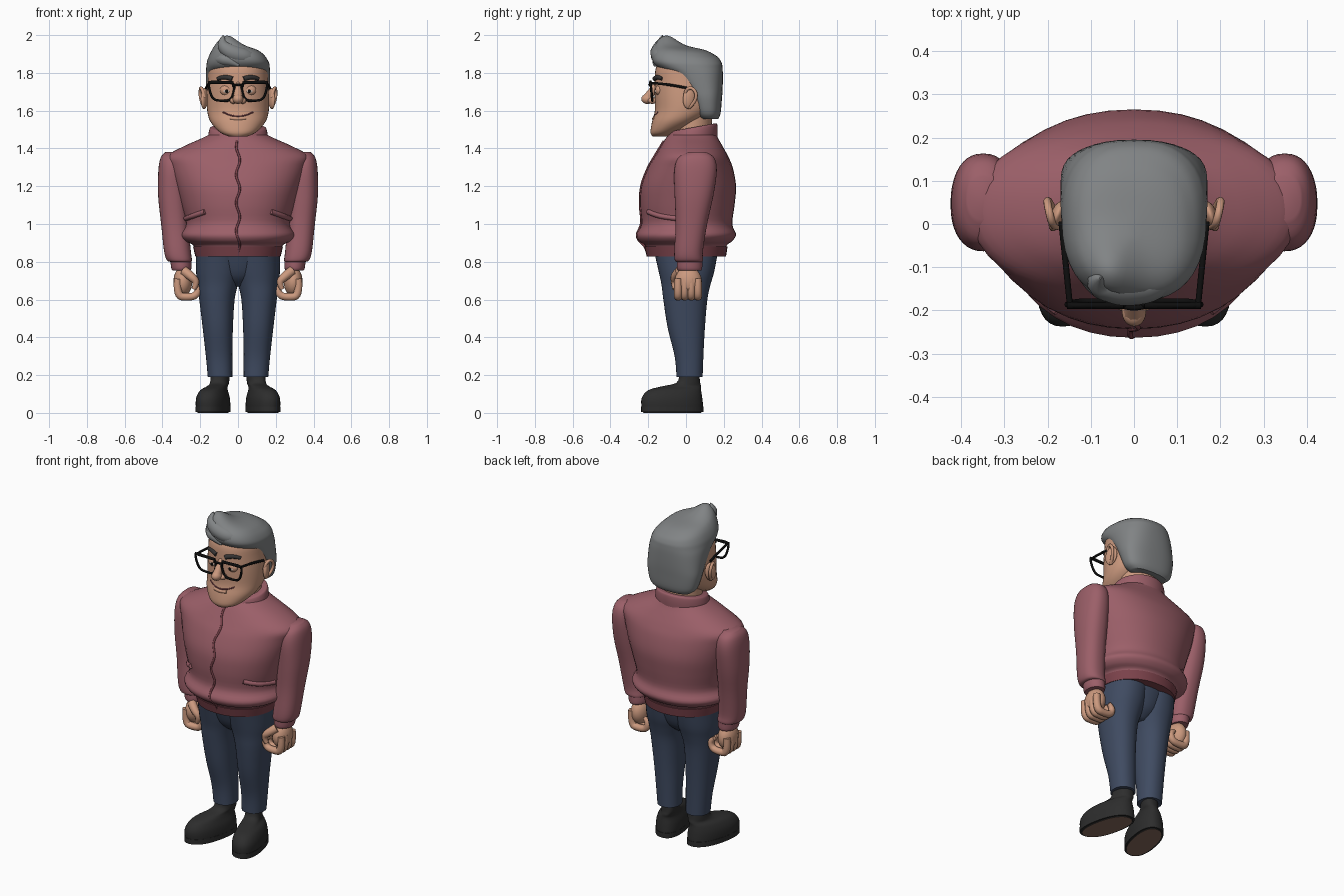
import bpy
import bmesh
from math import cos, sin, pi, exp, copysign
from mathutils import Vector
from mathutils.bvhtree import BVHTree

cube = bpy.data.objects.get("Cube")
if cube:
    bpy.data.objects.remove(cube, do_unlink=True)


def material(name, r, g, b):
    m = bpy.data.materials.new(name)
    m.use_nodes = True
    m.diffuse_color = (r, g, b, 1)
    node = m.node_tree.nodes["Principled BSDF"]
    node.inputs["Base Color"].default_value = (r, g, b, 1)
    node.inputs["Roughness"].default_value = .7
    return m


red = material("jacket red", .33, .115, .14)
dark_red = material("seam red", .2, .055, .07)
skin = material("skin", .6, .32, .21)
grey = material("hair grey", .22, .23, .235)
denim = material("denim blue", .05, .07, .12)
leather = material("shoe black", .026, .026, .026)
tan = material("sole brown", .25, .15, .11)
black = material("frame black", .004, .004, .004)
brow_grey = material("brow grey", .035, .033, .033)
white = material("eye white", .7, .62, .56)


def finish(ob, mat, mirrored=False):
    """Assign the colour, smooth the shading and optionally mirror."""
    ob.data.materials.append(mat)
    bpy.ops.object.select_all(action='DESELECT')
    ob.select_set(True)
    bpy.context.view_layer.objects.active = ob
    bpy.ops.object.shade_smooth_by_angle(angle=.8)
    if mirrored:
        ob.modifiers.new("Mirror", 'MIRROR').use_mirror_merge = False
    return ob


def sym(rings):
    return [(z, -w, w, a, b) for z, w, a, b in rings]


def loft(name, rings, mat, mirrored=False, power=2, bend=None, n=40, steps=4):
    """Stack of rounded rings (z, x min, x max, y min, y max), splined in z."""
    pts = [Vector(r) for r in rings]
    pts = [pts[0]] + pts + [pts[-1]]
    smooth = []
    for a, b, c, d in zip(pts, pts[1:], pts[2:], pts[3:]):
        for k in range(steps):
            t = k / steps
            smooth.append(b + (c - a) * t / 2 + (a - b * 2.5 + c * 2 - d / 2) * t * t
                          + (b * 3 - a - c * 3 + d) * t ** 3 / 2)
    smooth.append(pts[-1])
    bm = bmesh.new()
    grid = []
    for z, x0, x1, y0, y1 in smooth:
        row = []
        for j in range(n):
            c, s = cos(2 * pi * j / n), sin(2 * pi * j / n)
            x = (x0 + x1 + (x1 - x0) * copysign(abs(c) ** (2 / power), c)) / 2
            y = (y0 + y1 + (y1 - y0) * copysign(abs(s) ** (2 / power), s)) / 2
            row.append(bm.verts.new(bend(x, y, z) if bend else (x, y, z)))
        grid.append(row)
    for lo, hi in zip(grid, grid[1:]):
        for j in range(n):
            k = (j + 1) % n
            bm.faces.new((lo[j], lo[k], hi[k], hi[j]))
    bm.faces.new(grid[0][::-1])
    bm.faces.new(grid[-1])
    me = bpy.data.meshes.new(name)
    bm.to_mesh(me)
    bm.free()
    ob = bpy.data.objects.new(name, me)
    bpy.context.collection.objects.link(ob)
    return finish(ob, mat, mirrored)


def tube(name, points, radii, mat, mirrored=False, cyclic=False):
    """Round strand along a smooth path; radii is one number or one per point."""
    cu = bpy.data.curves.new(name, 'CURVE')
    cu.dimensions = '3D'
    cu.bevel_depth, cu.bevel_resolution, cu.use_fill_caps = 1, 3, True
    sp = cu.splines.new('NURBS')
    sp.points.add(len(points) - 1)
    for i, (p, co) in enumerate(zip(sp.points, points)):
        p.co = (*co, 1)
        p.radius = radii[i] if isinstance(radii, (list, tuple)) else radii
    sp.order_u, sp.resolution_u = 3, 6
    sp.use_endpoint_u, sp.use_cyclic_u = not cyclic, cyclic
    ob = bpy.data.objects.new(name, cu)
    bpy.context.collection.objects.link(ob)
    bpy.ops.object.select_all(action='DESELECT')
    ob.select_set(True)
    bpy.context.view_layer.objects.active = ob
    bpy.ops.object.convert(target='MESH')
    return finish(bpy.context.object, mat, mirrored)


def ball(name, centre, size, mat, mirrored=False, turn=(0, 0, 0)):
    bpy.ops.mesh.primitive_uv_sphere_add(segments=24, ring_count=14, radius=1,
                                         location=centre, rotation=turn)
    ob = bpy.context.object
    ob.name, ob.scale = name, size
    bpy.ops.object.transform_apply(location=True, rotation=True, scale=True)
    return finish(ob, mat, mirrored)


def surface(ob):
    """Function that finds the front surface point at a given x, z."""
    bpy.context.view_layer.update()
    tree = BVHTree.FromObject(ob, bpy.context.evaluated_depsgraph_get())

    def at(x, z, out=0):
        hit = tree.ray_cast(Vector((x, -1, z)), Vector((0, 1, 0)))[0]
        return (x, (hit.y if hit else 0) - out, z)
    return at


# Shoes with brown undersides, toes turned out
def toe_out(x, y, z):
    return (x - .2 * y, y, z)


shoe = loft("shoes", [(0, .045, .19, -.225, .08), (.03, .035, .2, -.235, .09),
                      (.08, .037, .198, -.234, .086), (.12, .05, .18, -.2, .08),
                      (.14, .055, .155, -.13, .08), (.16, .052, .148, -.05, .075),
                      (.21, .05, .145, -.035, .07)], leather, True, 2.3, toe_out)
shoe.data.materials.append(tan)
for f in shoe.data.polygons:
    if f.normal.z < -.9 and f.center.z < .01:
        f.material_index = 1
loft("shoe_welts", [(.004, .034, .202, -.237, .092), (.034, .034, .202, -.237, .092)],
     leather, True, 2.3, toe_out)

# Trousers
loft("trouser_legs", [(.19, .03, .16, -.05, .088), (.3, .03, .17, -.06, .092),
                      (.45, .027, .187, -.097, .1), (.6, .018, .205, -.12, .113),
                      (.68, 0, .214, -.13, .13), (.75, -.02, .222, -.145, .15),
                      (.86, -.03, .222, -.17, .17)], denim, True, 2.2)
loft("trouser_seat", sym([(.67, .05, -.06, .07), (.73, .14, -.125, .13),
                          (.86, .215, -.17, .17)]), denim)

# Jacket body, hem and collar
jacket = loft("jacket_body", sym([
    (.83, .225, -.205, .21), (.885, .235, -.215, .215), (.91, .28, -.25, .245),
    (.945, .302, -.263, .265), (1, .275, -.236, .245), (1.1, .3, -.243, .257),
    (1.2, .33, -.237, .265), (1.3, .362, -.2, .247), (1.36, .375, -.165, .222),
    (1.41, .29, -.135, .195), (1.45, .2, -.11, .172), (1.475, .15, -.09, .16)]),
    red, power=2.15)
loft("hem_band", sym([(.828, .226, -.208, .212), (.88, .238, -.22, .22)]), dark_red, power=2.15)
loft("collar", sym([(1.42, .16, -.11, .165), (1.47, .158, -.105, .168),
                    (1.505, .15, -.095, .165), (1.512, .14, -.085, .155)]), red,
     bend=lambda x, y, z: (x, y, z + .18 * (y - .04)))

# Sleeves with gathered cuffs
loft("sleeves", [(.8, .25, .36, -.05, .085), (.81, .244, .378, -.06, .09),
                 (.86, .25, .392, -.062, .09), (1, .262, .407, -.055, .112),
                 (1.15, .268, .423, -.06, .145), (1.28, .275, .422, -.062, .163),
                 (1.35, .285, .41, -.042, .15), (1.38, .31, .385, .01, .11)],
     red, True, 2.3)
loft("cuffs", [(.755, .252, .348, -.042, .082), (.77, .246, .354, -.048, .086),
               (.82, .248, .36, -.048, .086)], red, True)

# Wavy front closure and slanted pocket welts
front = surface(jacket)
tube("zip_seam", [front(.012 * sin(i * 1.3), .85 + i * .031, .001) for i in range(20)],
     .006, dark_red)
tube("pocket_welts", [front(.175 + i * .025, 1.065 - i * .009, .002) for i in range(5)],
     .014, red, True)

# Fists
ball("palms", (.292, .012, .695), (.05, .072, .078), skin, True)
for i in range(4):
    y = -.042 + i * .035
    tube("finger_%d" % (i + 1), [(.32, y, .71), (.325, y, .62), (.27, y, .612), (.22, y, .62),
                                 (.208, y, .665), (.235, y, .685)],
         (.02, .022, .021, .02, .018, .012), skin, True)
tube("thumbs", [(.285, -.035, .75), (.25, -.06, .725), (.215, -.062, .69), (.235, -.06, .655)],
     (.026, .024, .018, .012), skin, True)

# Neck and head
loft("neck", sym([(1.4, .115, -.06, .13), (1.6, .115, -.07, .14)]), skin)
head = loft("head", sym([
    (1.462, .045, -.175, -.09), (1.485, .095, -.188, -.04), (1.54, .145, -.18, .07),
    (1.6, .163, -.165, .14), (1.68, .165, -.166, .16), (1.76, .16, -.166, .17),
    (1.83, .155, -.158, .17), (1.88, .13, -.12, .13)]), skin, power=2.1)
ball("ears", (.178, .018, 1.665), (.016, .036, .056), skin, True, (-.15, 0, .35))
tube("ear_rims", [(.178, -.005, 1.67), (.188, -.005, 1.71), (.197, .03, 1.725),
                  (.202, .058, 1.69), (.192, .045, 1.64), (.178, .015, 1.615)],
     .009, skin, True)

# Nose, eyes, brows and mouth
tube("nose_bridge", [(0, -.145, 1.76), (0, -.175, 1.71), (0, -.205, 1.665)],
     (.012, .02, .026), skin)
ball("nose_tip", (0, -.203, 1.662), (.028, .034, .027), skin)
ball("nostrils", (.025, -.178, 1.653), (.018, .024, .017), skin, True)
face = surface(head)
ball("eyelids", face(.062, 1.708, -.012), (.034, .02, .028), skin, True)
ball("eyeballs", face(.062, 1.703, -.002), (.02, .012, .011), white, True)
ball("pupils", face(.06, 1.703, .008), (.008, .004, .009), black, True)
tube("eyebrows", [face(.03, 1.768, .002), face(.07, 1.785, .002), face(.108, 1.768, .002)],
     (.013, .014, .009), brow_grey, True)
tube("mouth_line", [face(x / 50, 1.57 + .0014 * x * x, -.001) for x in range(-4, 5)],
     .004, dark_red)
tube("lower_lip", [face(x / 50, 1.557 + .001 * x * x, -.006) for x in range(-2, 3)],
     .011, skin)


# Hair: a cap that is short over the face and lifts into a crest
def crest(x, y, z):
    lift = min(max((z - 1.84) / .07, 0), 1)
    swell = .055 * exp(-((x + .06) / .07) ** 2 - ((y + .11) / .08) ** 2)
    return (x, y, z + lift * (swell - .1 * y - .08 * x))


loft("hair_cap", sym([
    (1.555, .115, .075, .17), (1.585, .148, .05, .183), (1.66, .167, .02, .19),
    (1.72, .17, -.02, .194), (1.79, .17, -.085, .195), (1.83, .168, -.15, .193),
    (1.86, .163, -.178, .188), (1.895, .145, -.17, .17), (1.92, .115, -.14, .13),
    (1.932, .07, -.1, .08), (1.936, .01, -.03, .01)]), grey, power=2.5, bend=crest)
tube("quiff", [(.125, -.08, 1.865), (.06, -.135, 1.882), (-.02, -.145, 1.9),
               (-.07, -.14, 1.93), (-.085, -.13, 1.965), (-.078, -.125, 2)],
     (.022, .042, .048, .04, .025, .002), grey)
tube("side_lock", [(-.13, -.08, 1.87), (-.09, -.135, 1.875), (-.04, -.155, 1.865),
                   (.005, -.165, 1.838)], (.02, .034, .03, .006), grey)

# Spectacles
rim = [(.018, 1.75), (.09, 1.752), (.158, 1.756), (.15, 1.7), (.13, 1.657),
       (.085, 1.652), (.042, 1.653), (.022, 1.69)]
tube("spectacle_rims", [(x, -.188 + .1 * (1.75 - z), z) for x, z in rim], .0065, black, True,
     cyclic=True)
tube("spectacle_brow_bars", [(.025, -.188, 1.748), (.09, -.19, 1.75), (.155, -.188, 1.75)],
     .008, black, True)
tube("spectacle_bridge", [(-.03, -.188, 1.732), (0, -.2, 1.742), (.03, -.188, 1.732)],
     .006, black)
tube("spectacle_temples", [(.148, -.19, 1.747), (.157, -.1, 1.742), (.168, .005, 1.72)],
     .007, black, True)
